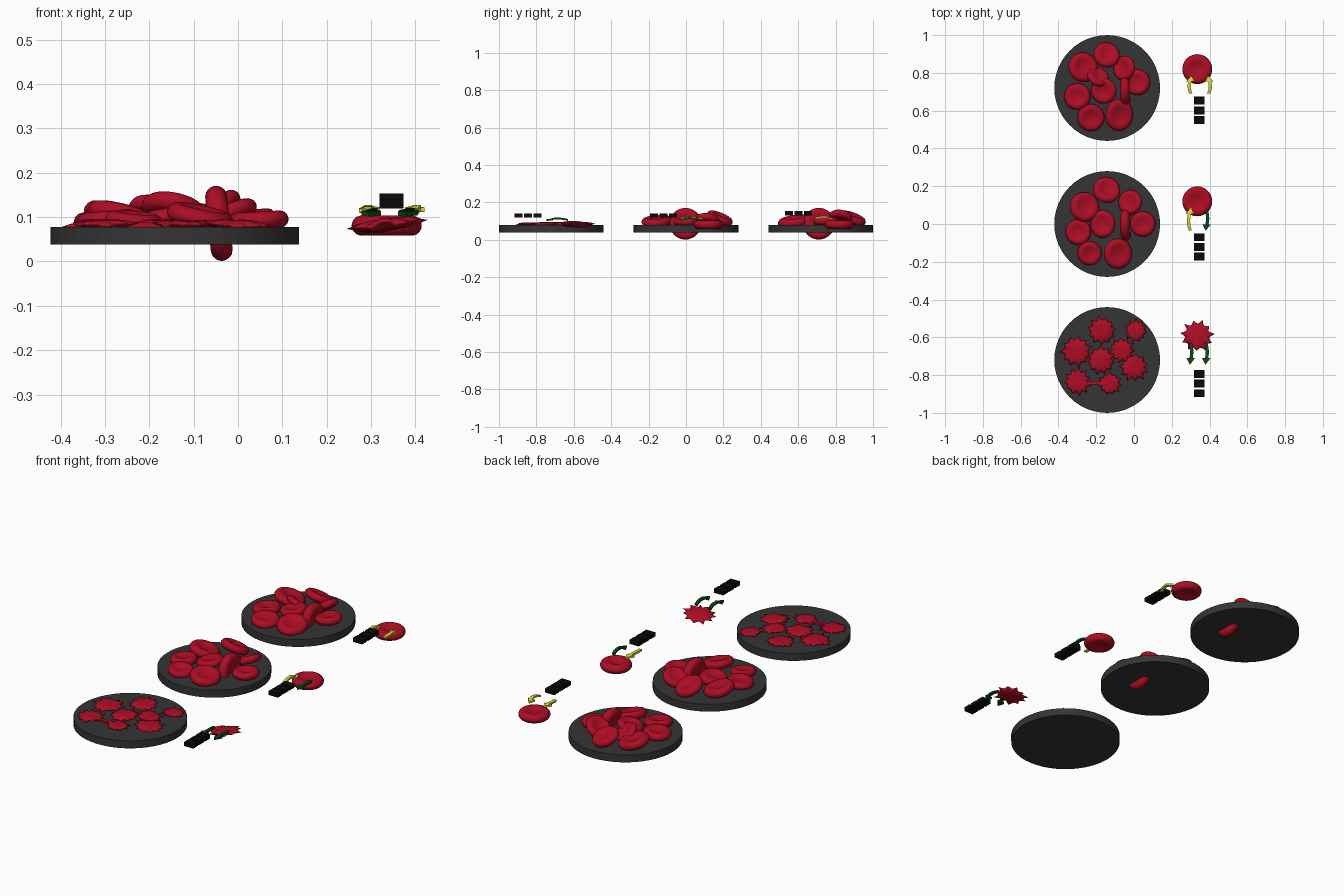
import bpy, bmesh, math, random
from mathutils import Euler

if "Cube" in bpy.data.objects:
    bpy.data.objects.remove(bpy.data.objects["Cube"])

random.seed(4)


def mat(name, col):
    m = bpy.data.materials.new(name)
    m.diffuse_color = (*col, 1)
    m.use_nodes = True
    m.node_tree.nodes["Principled BSDF"].inputs["Base Color"].default_value = m.diffuse_color
    return m


RED = mat("red", (0.42, 0.004, 0.018))
DARK = mat("dark_grey", (0.035, 0.035, 0.035))
YELLOW = mat("yellow", (0.75, 0.72, 0.04))
GREEN = mat("green", (0.003, 0.07, 0.008))
BLACK = mat("black", (0.003, 0.003, 0.003))


def make(name, verts, faces, material, smooth=False):
    me = bpy.data.meshes.new(name)
    me.from_pydata(verts, [], faces)
    bm = bmesh.new()
    bm.from_mesh(me)
    bmesh.ops.recalc_face_normals(bm, faces=bm.faces)
    bm.to_mesh(me)
    bm.free()
    for p in me.polygons:
        p.use_smooth = smooth
    me.materials.append(material)
    ob = bpy.data.objects.new(name, me)
    bpy.context.collection.objects.link(ob)
    return ob


def lathe(name, profile, radius_at, z_at, n, material):
    """Closed body of revolution: poles at both ends of the profile."""
    verts, faces = [(0, 0, profile[0][1])], []
    rings = profile[1:-1]
    for r, z in rings:
        for i in range(n):
            a = 2 * math.pi * i / n
            k = radius_at(i, r)
            verts.append((k * math.cos(a), k * math.sin(a), z_at(i, r, z)))
    verts.append((0, 0, profile[-1][1]))
    last = len(verts) - 1
    for i in range(n):
        j = (i + 1) % n
        faces.append((0, 1 + i, 1 + j))
        for k in range(len(rings) - 1):
            b = 1 + k * n
            faces.append((b + i, b + n + i, b + n + j, b + j))
        b = 1 + (len(rings) - 1) * n
        faces.append((b + i, last, b + j))
    return make(name, verts, faces, material, True)


# Half profile of a biconcave cell of radius 1
UP = [(0, .13), (.2, .145), (.4, .2), (.58, .265), (.73, .29), (.86, .25), (.95, .16), (.99, .07)]
CELL = UP + [(1, 0)] + [(r, -z) for r, z in reversed(UP)]


def cell(name, x, y, z, r, rx=0, ry=0, sy=1):
    ob = lathe(name, CELL, lambda i, k: k, lambda i, k, h: h, 36, RED)
    ob.location = (x, y, z)
    ob.rotation_euler = Euler((math.radians(rx), math.radians(ry), 0))
    ob.scale = (r, r * sy, r)


# Shrunken cell: thin, with an irregular spiky rim
FLAT = [(0, .15), (.3, .16), (.55, .15), (.75, .11), (.9, .05)]
SPIKY = FLAT + [(1, 0)] + [(r, -z) for r, z in reversed(FLAT)]


def spiky_cell(name, x, y, z, r, tilt=0):
    n = 44
    rim = []
    for s in range(11):
        peak = random.uniform(1.0, 1.25)
        rim += [.84, .94, peak, .92]
    lift = [random.uniform(-.08, .08) for _ in range(11)]
    ob = lathe(name, SPIKY,
               lambda i, k: k * (1 + (rim[i] - 1) * k ** 3),
               lambda i, k, h: h + lift[i // 4] * k * k, n, RED)
    ob.location = (x, y, z)
    ob.rotation_euler = (math.radians(tilt), math.radians(-tilt), random.uniform(0, 6))
    ob.scale = (r, r, r)


# Three round dishes
for nm, y in (("upper", .72), ("middle", 0), ("lower", -.72)):
    bpy.ops.mesh.primitive_cylinder_add(vertices=48, radius=.28, depth=.04, location=(-.142, y, .058))
    d = bpy.context.object
    d.name = nm + "_dish"
    d.data.materials.append(DARK)

# Cells on the middle dish: x, y, z, radius, tilt x, tilt y, y stretch
MIDDLE = [(-.145, .18, .115, .073, -22, 12), (-.262, .09, .1, .079, -8, 14),
          (-.02, .115, .105, .066, -8, -22), (-.165, 0, .1, .067, 0, -10, 1.1),
          (-.295, -.043, .094, .068, 0, -5), (-.235, -.155, .092, .064, 5, 5),
          (-.085, -.157, .1, .076, 5, 12, 1.06), (.047, 0, .093, .067, 0, -3),
          (-.043, -.003, .086, .085, 0, 84)]
UPPER = [(-.145, .175, .115, .07, -22, 12), (-.27, .11, .1, .079, -8, 14),
         (-.052, .105, .115, .066, -8, -35), (-.16, -.015, .11, .068, 5, -10),
         (-.19, .06, .105, .06, -35, 25), (-.3, -.045, .094, .07, 0, -5),
         (-.228, -.157, .092, .072, 5, 5), (-.078, -.142, .1, .074, 8, 12, 1.15),
         (.018, .03, .096, .068, 0, -5), (-.043, -.01, .086, .085, 0, 84)]
for c in MIDDLE:
    cell("middle_cell", *c)
for c in UPPER:
    cell("upper_cell", c[0], c[1] + .72, *c[2:])

# Spiky cells on the lower dish
for x, y, r in ((-.17, -.565, .068), (.01, -.565, .053), (-.305, -.675, .073), (-.065, -.668, .06),
                (-.175, -.722, .068), (0, -.757, .068), (-.3, -.835, .063), (-.128, -.845, .055)):
    spiky_cell("spiky_cell", x, y, .083, r)
# Thin strand joining two spiky cells
bpy.ops.mesh.primitive_cube_add(size=1, location=(-.215, -.84, .083))
strand = bpy.context.object
strand.name = "cell_strand"
strand.scale = (.09, .018, .012)
strand.data.materials.append(RED)

# Large sample cells beside the dishes
cell("upper_sample_cell", .335, .82, .081, .079)
cell("middle_sample_cell", .335, .12, .081, .079)
spiky_cell("lower_sample_cell", .335, -.592, .083, .077, 6)


def arrow(name, x, y0, y1, bow, z, material):
    """Flat bowed arrow running from y0 to y1."""
    n, w, t = 10, .0085, .005
    s = 1 if y1 > y0 else -1
    left, right = [], []
    for i in range(n + 1):
        f = .75 * i / n
        px = x + bow * math.sin(math.pi * (f * .85 + .15))
        py = y0 + (y1 - y0) * f
        pz = z + .008 * math.sin(math.pi * f)
        left.append((px - w, py, pz))
        right.append((px + w, py, pz))
    cx = (left[-1][0] + right[-1][0]) / 2
    zt = z + .003
    left.append((cx - .022, left[-1][1] - s * .006, zt))
    right.append((cx + .022, right[-1][1] - s * .006, zt))
    left.append((cx - bow * .4, y1, z))
    right.append((cx - bow * .4 + .001, y1, z))
    flat = left + right
    m, k = len(left), len(flat)
    verts = [(a, b, c + t) for a, b, c in flat] + [(a, b, c - t) for a, b, c in flat]
    faces = []
    for i in range(m - 1):
        a, b, c, d = i, i + 1, m + i + 1, m + i
        faces += [(a, b, c, d), (k + a, k + d, k + c, k + b),
                  (a, k + a, k + b, b), (d, c, k + c, k + d)]
    faces += [(0, m, k + m, k), (m - 1, k + m - 1, k + k - 1, k - 1)]
    make(name, verts, faces, material)


# Arrows: inward, mixed and outward
arrow("inflow_arrow", .308, .69, .785, -.016, .114, YELLOW)
arrow("inflow_arrow", .388, .69, .785, .016, .114, YELLOW)
arrow("inflow_arrow", .305, -.035, .09, -.016, .112, YELLOW)
arrow("outflow_arrow", .376, .075, -.035, .014, .108, GREEN)
arrow("outflow_arrow", .292, -.63, -.745, .014, .106, GREEN)
arrow("outflow_arrow", .374, -.63, -.745, .014, .106, GREEN)

# Blank marker blocks in place of the captions
for nm, y0, z in (("upper", .602, .142), ("middle", -.121, .13), ("lower", -.845, .13)):
    for i in (-1, 0, 1):
        bpy.ops.mesh.primitive_cube_add(size=1, location=(.346, y0 + i * .051, z))
        b = bpy.context.object
        b.name = nm + "_marker_block"
        b.scale = (.055, .042, .022)
        b.data.materials.append(BLACK)
